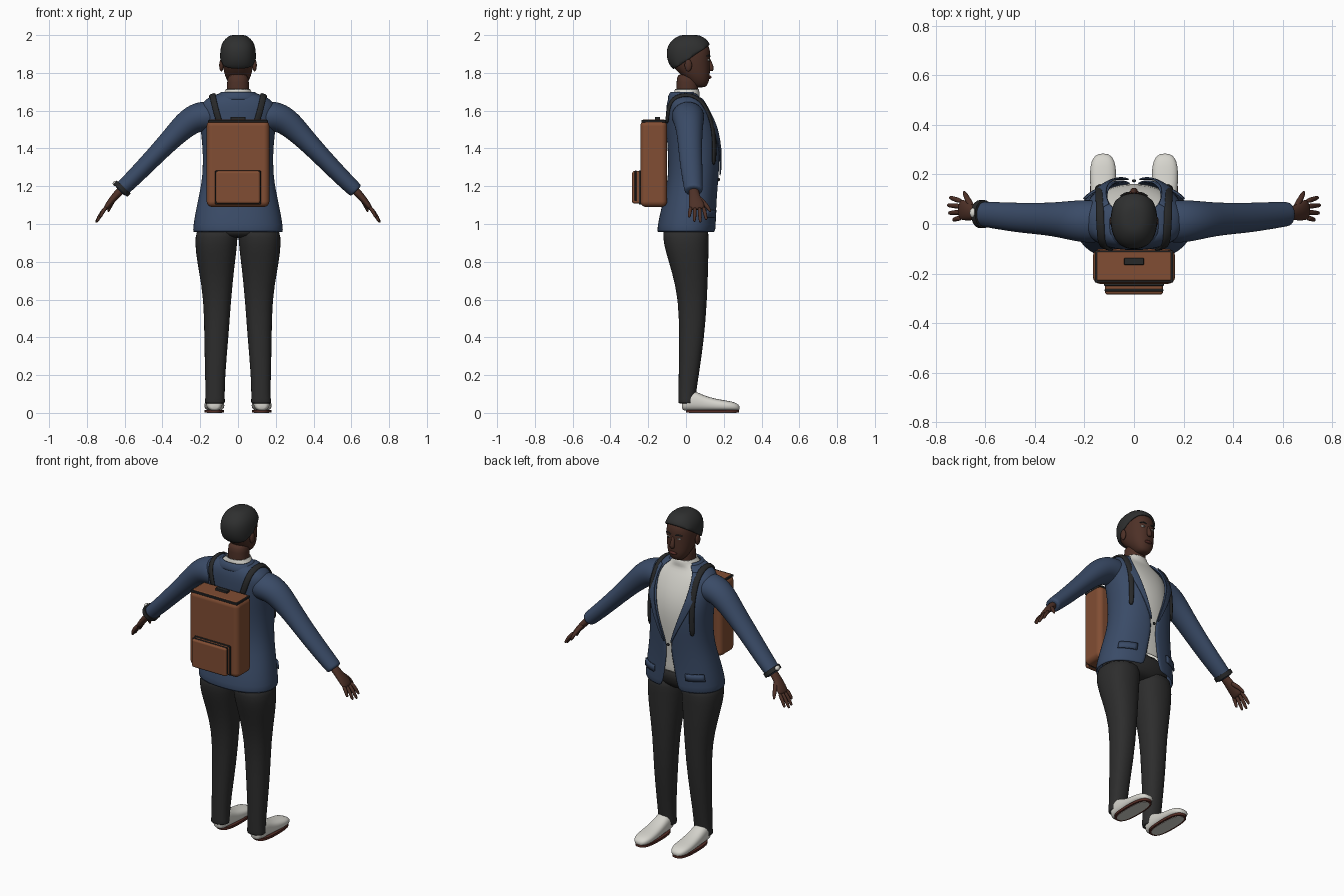
import bpy, bmesh, math
from mathutils import Vector
from mathutils.bvhtree import BVHTree

cube = bpy.data.objects.get("Cube")
if cube:
    bpy.data.objects.remove(cube)


def material(name, r, g, b):
    m = bpy.data.materials.new(name)
    m.use_nodes = True
    m.diffuse_color = (r, g, b, 1)
    m.node_tree.nodes["Principled BSDF"].inputs["Base Color"].default_value = (r, g, b, 1)
    return m


SKIN = material("dark brown skin", .075, .03, .02)
HAIR = material("black hair", .028, .029, .029)
BLUE = material("navy cloth", .042, .07, .135)
WHITE = material("off white", .68, .67, .62)
TROUSER = material("charcoal cloth", .026, .026, .026)
STRAP = material("black webbing", .02, .021, .022)
LEATHER = material("tan leather", .22, .075, .033)
SOLE = material("red brown sole", .09, .025, .018)
LIP = material("dark lip", .09, .025, .02)
TAU, FRONT = 2 * math.pi, math.pi / 2


def finish(name, bm, mat, mirror=False, thick=0, sub=0, bevel=0, offset=0):
    bmesh.ops.recalc_face_normals(bm, faces=bm.faces)
    me = bpy.data.meshes.new(name)
    bm.to_mesh(me)
    bm.free()
    ob = bpy.data.objects.new(name, me)
    bpy.context.scene.collection.objects.link(ob)
    me.materials.append(mat)
    me.polygons.foreach_set("use_smooth", [True] * len(me.polygons))
    if not sub:
        me.set_sharp_from_angle(angle=math.radians(40))
    if mirror:
        ob.modifiers.new("mirror", 'MIRROR').use_mirror_merge = False
    if thick:
        s = ob.modifiers.new("thickness", 'SOLIDIFY')
        s.thickness, s.offset = thick, offset
    if bevel:
        b = ob.modifiers.new("bevel", 'BEVEL')
        b.width, b.segments = bevel, 4
        b.harden_normals = True
    if sub:
        s = ob.modifiers.new("smooth", 'SUBSURF')
        s.levels = s.render_levels = sub
    return ob


def ring(c, u, v, a0=0, a1=TAU, n=20, e=.88):
    """Points of a rounded section, or of an arc of it."""
    power = lambda t: math.copysign(abs(t) ** e, t)
    count = n if a1 - a0 > TAU - 1e-6 else n + 1
    angles = [a0 + (a1 - a0) * i / n for i in range(count)]
    return [Vector(c) + Vector(u) * power(math.cos(a)) + Vector(v) * power(math.sin(a)) for a in angles]


def level(z, x0, x1, y0, y1, **kw):
    return ring(((x0 + x1) / 2, (y0 + y1) / 2, z), ((x1 - x0) / 2, 0, 0), (0, (y1 - y0) / 2, 0), **kw)


def skin_mesh(rings, closed=True, caps=True):
    bm = bmesh.new()
    rows = [[bm.verts.new(p) for p in r] for r in rings]
    n = len(rows[0])
    for a, b in zip(rows, rows[1:]):
        for i in range(n if closed else n - 1):
            j = (i + 1) % n
            bm.faces.new((a[i], a[j], b[j], b[i]))
    if closed and caps:
        bm.faces.new(rows[0])
        bm.faces.new(rows[-1])
    return bm


def loft(name, rings, mat, closed=True, caps=True, **kw):
    return finish(name, skin_mesh(rings, closed, caps), mat, **kw)


def tube(name, pts, radii, mat, n=12, **kw):
    """Sections square to a path; radii are (across, along y)."""
    pts, rings = [Vector(p) for p in pts], []
    for i, p in enumerate(pts):
        d = (pts[min(i + 1, len(pts) - 1)] - pts[max(i - 1, 0)]).normalized()
        side = (Vector((0, 1, 0)) - d * d.y).normalized()
        rings.append(ring(p, d.cross(side) * radii[i][0], side * radii[i][1], n=n, e=1))
    return loft(name, rings, mat, **kw)


def ball(name, loc, size, mat, mirror=False):
    bm = bmesh.new()
    bmesh.ops.create_uvsphere(bm, u_segments=16, v_segments=10, radius=1)
    bmesh.ops.scale(bm, vec=size, verts=bm.verts)
    bmesh.ops.translate(bm, vec=loc, verts=bm.verts)
    return finish(name, bm, mat, mirror, sub=1)


def box(name, x, y0, y1, z0, z1, mat, bevel):
    bm = bmesh.new()
    bmesh.ops.create_cube(bm, size=1)
    bmesh.ops.scale(bm, vec=(2 * x, y1 - y0, z1 - z0), verts=bm.verts)
    bmesh.ops.translate(bm, vec=(0, (y0 + y1) / 2, (z0 + z1) / 2), verts=bm.verts)
    return finish(name, bm, mat, bevel=bevel)


# Torso profile: height, half width, back, front, half opening of the jacket
BODY = [(.955, .236, -.15, .156, .045), (1.03, .226, -.138, .156, .03), (1.12, .208, -.115, .158, .018),
        (1.22, .186, -.092, .165, .004), (1.32, .18, -.087, .176, .03), (1.42, .183, -.093, .182, .062),
        (1.52, .195, -.1, .165, .09), (1.6, .203, -.1, .128, .1), (1.64, .188, -.096, .105, .095),
        (1.67, .145, -.086, .085, .085), (1.69, .09, -.072, .068, .06)]


def body(z):
    for a, b in zip(BODY, BODY[1:]):
        if z <= b[0]:
            t = (z - a[0]) / (b[0] - a[0])
            return [p + (q - p) * t for p, q in zip(a, b)]
    return BODY[-1]


def body_ring(z, grow, a0=0, a1=TAU, n=20):
    _, w, back, front, _ = body(z)
    return level(z, -w - grow, w + grow, back - grow, front + grow, a0=a0, a1=a1, n=n)


def gap(z):
    _, w, _, _, opening = body(z)
    return math.asin(min(.95, opening / w))


# Jacket with open front, sleeves, lapels, collar and pocket flaps
jacket = loft("jacket", [body_ring(r[0], 0, FRONT + gap(r[0]), FRONT + TAU - gap(r[0]), 32) for r in BODY],
              BLUE, closed=False, thick=.012, sub=1)
sleeve = tube("sleeves", [(.1, .01, 1.565), (.19, .01, 1.575), (.26, .015, 1.545), (.34, .02, 1.465),
                          (.45, .024, 1.35), (.55, .034, 1.247), (.618, .04, 1.182), (.627, .04, 1.173)],
              [(.075, .085), (.085, .09), (.076, .08), (.059, .067), (.05, .062), (.046, .056), (.042, .05),
               (.04, .048)], BLUE, n=16, mirror=True, sub=2)
lapel_z = [1.25, 1.32, 1.4, 1.48, 1.52, 1.58, 1.64, 1.67]
loft("lapels", [body_ring(z, .012, FRONT - gap(z) - .04 - .25 * min(1, (z - 1.25) * 4), FRONT - gap(z), 5)
                for z in lapel_z], BLUE, closed=False, mirror=True, thick=.008, sub=1)
loft("jacket_collar", [level(z, -w, w, b, f, a0=FRONT + .8, a1=FRONT + TAU - .8)
                       for z, w, b, f in [(1.655, .118, -.093, .08), (1.68, .1, -.088, .068), (1.7, .082, -.075, .058)]],
     BLUE, closed=False, thick=.014, sub=1)
loft("pocket_flaps", [body_ring(z, .011, FRONT - 1, FRONT - .42, 6) for z in (1.035, 1.055, 1.075)],
     BLUE, closed=False, mirror=True, thick=.009)
ball("jacket_button", (0, .174, 1.235), (.009, .006, .009), STRAP)

# Shirt with standing neck
shirt = [body_ring(z, -.018) for z in (1.05, 1.12, 1.22, 1.32, 1.42, 1.52, 1.6, 1.64, 1.67)]
shirt += [level(1.685, -.072, .072, -.062, .072), level(1.715, -.064, .064, -.058, .066)]
loft("shirt", shirt, WHITE, caps=False, thick=.006, sub=1)

# Trousers
LEG = [(1.0, 0, .213, -.12, .12), (.93, 0, .229, -.126, .122), (.85, .008, .225, -.108, .12),
       (.75, .021, .208, -.076, .118), (.6, .036, .182, -.04, .112), (.4, .05, .179, -.037, .098),
       (.2, .068, .175, -.039, .068), (.1, .07, .172, -.041, .053), (.052, .069, .176, -.041, .047),
       (.05, .069, .176, -.041, .047)]
loft("trouser_legs", [level(*r) for r in LEG], TROUSER, mirror=True, sub=1)
loft("trouser_waist", [level(z, -w, w, b, f) for z, w, b, f in
                       [(.925, .12, -.09, .08), (.95, .2, -.118, .112), (1.0, .207, -.12, .135), (1.08, .2, -.1, .137)]],
     TROUSER, sub=1)

# Shoes: y, half width, bottom, top
SHOE = [(-.022, .02, .02, .06), (-.012, .04, .012, .1), (.02, .046, .009, .125), (.06, .047, .009, .11),
        (.11, .049, .009, .086), (.18, .054, .009, .07), (.235, .053, .009, .063), (.27, .04, .011, .052),
        (.285, .018, .016, .035)]
loft("shoes", [ring((.125, y, (a + b) / 2), (w, 0, 0), (0, 0, (b - a) / 2), e=.8) for y, w, a, b in SHOE],
     WHITE, mirror=True, sub=1)
loft("shoe_soles", [level(z, .073, .177, .0, .281, e=.75) for z in (.002, .016)], SOLE, mirror=True)
loft("sole_pads", [level(z, .085, .165, .015, .267, e=.75) for z in (0, .004)], WHITE, mirror=True)

# Hands
tube("palms", [(.61, .04, 1.19), (.64, .043, 1.158), (.665, .048, 1.13), (.69, .057, 1.098), (.706, .06, 1.075)],
     [(.024, .029), (.021, .028), (.019, .036), (.016, .044), (.011, .041)], SKIN, mirror=True, sub=1)
for label, y, tip in [("little", .026, (.73, .016, 1.035)), ("ring", .048, (.748, .044, 1.012)),
                      ("middle", .071, (.753, .076, 1.008)), ("index", .092, (.744, .108, 1.022))]:
    base, tip = Vector((.695, y, 1.092)), Vector(tip)
    mid = base.lerp(tip, .5) + Vector((.004, 0, .002))
    tube(label + "_fingers", [base, mid, base.lerp(tip, .9), tip], [(.012, .012), (.011, .011), (.009, .009), (.005, .005)],
         SKIN, n=8, mirror=True, sub=1)
tube("thumbs", [(.65, .06, 1.145), (.668, .092, 1.115), (.68, .117, 1.088), (.688, .132, 1.062)],
     [(.015, .015), (.014, .014), (.011, .011), (.006, .006)], SKIN, n=8, mirror=True, sub=1)

# Wristwatch on the right arm
tube("watch_band", [(-.605, .04, 1.196), (-.622, .04, 1.178)], [(.05, .057)] * 2, STRAP, n=20)
ball("watch_face", (-.65, .045, 1.215), (.014, .02, .014), WHITE)

# Head and neck
HEAD = [(1.722, .025, .05, .1), (1.738, .046, .025, .116), (1.77, .064, -.005, .126), (1.8, .074, -.04, .127),
        (1.84, .082, -.075, .128), (1.88, .086, -.09, .128), (1.92, .085, -.09, .13), (1.955, .072, -.07, .115),
        (1.982, .045, -.035, .085), (1.991, .018, -.005, .05)]
loft("head", [level(z, -w, w, b, f) for z, w, b, f in HEAD], SKIN, sub=1)
loft("neck", [level(z, -w, w, b, f) for z, w, b, f in
              [(1.64, .062, -.05, .062), (1.7, .06, -.052, .064), (1.75, .058, -.05, .068), (1.8, .056, -.05, .06)]], SKIN, sub=1)
hair = skin_mesh([level(z + .011 * (z > 1.9), -w - .01, w + .01, b - .014, f + .006) for z, w, b, f in HEAD])
bmesh.ops.bisect_plane(hair, geom=hair.verts[:] + hair.edges[:] + hair.faces[:], plane_co=(0, .125, 1.945),
                       plane_no=(0, -.67, 1), clear_inner=True)
finish("hair", hair, HAIR, thick=.014, offset=-1, sub=1)
ball("ears", (.088, .012, 1.84), (.012, .02, .033), SKIN, True)
tube("nose", [(0, .116, 1.885), (0, .126, 1.855), (0, .137, 1.823), (0, .132, 1.808)],
     [(.008, .008), (.01, .011), (.017, .014), (.013, .01)], SKIN, sub=1)
ball("eyes", (.033, .117, 1.868), (.014, .009, .006), WHITE, True)
ball("pupils", (.033, .124, 1.868), (.005, .004, .005), HAIR, True)
tube("eyebrows", [(.016, .126, 1.888), (.034, .124, 1.894), (.054, .112, 1.888)], [(.004, .004)] * 3, HAIR, n=8, mirror=True)
ball("lips", (0, .123, 1.777), (.025, .013, .009), LIP)

# Backpack with front pocket, zips and handle
box("backpack", .166, -.242, -.1, 1.09, 1.548, LEATHER, .03)
box("backpack_zip", .158, -.236, -.106, 1.538, 1.55, STRAP, .003)
box("backpack_lid", .15, -.228, -.112, 1.54, 1.554, LEATHER, .006)
box("front_pocket", .117, -.285, -.235, 1.108, 1.28, LEATHER, .012)
box("pocket_zip", .121, -.25, -.236, 1.104, 1.284, STRAP, .004)
box("pocket_flap_seam", .119, -.272, -.262, 1.12, 1.283, STRAP, .004)
box("carry_handle", .04, -.165, -.137, 1.55, 1.567, STRAP, .004)

# Shoulder straps laid over the jacket
verts, polys = [], []
for ob in (jacket, sleeve):
    start = len(verts)
    verts += [v.co.copy() for v in ob.data.vertices]
    polys += [[start + i for i in p.vertices] for p in ob.data.polygons]
tree = BVHTree.FromPolygons(verts, polys)
PATH = [(.1, -.11, 1.53), (.115, -.11, 1.58), (.13, -.1, 1.635), (.135, -.06, 1.675), (.138, 0, 1.69),
        (.14, .05, 1.68), (.142, .1, 1.645), (.144, .13, 1.58), (.146, .15, 1.5), (.146, .15, 1.4), (.142, .14, 1.31)]
rows = []
for p in PATH:
    row = []
    for dx in (-.02, 0, .02):
        at, normal, _, _ = tree.find_nearest(Vector(p) + Vector((dx, 0, 0)))
        out = at - Vector((.08, .03, min(at.z, 1.56)))
        row.append(at + normal * math.copysign(.013, normal.dot(out)))
    rows.append(row)
loft("shoulder_straps", rows, STRAP, closed=False, mirror=True, thick=.014, sub=1)
